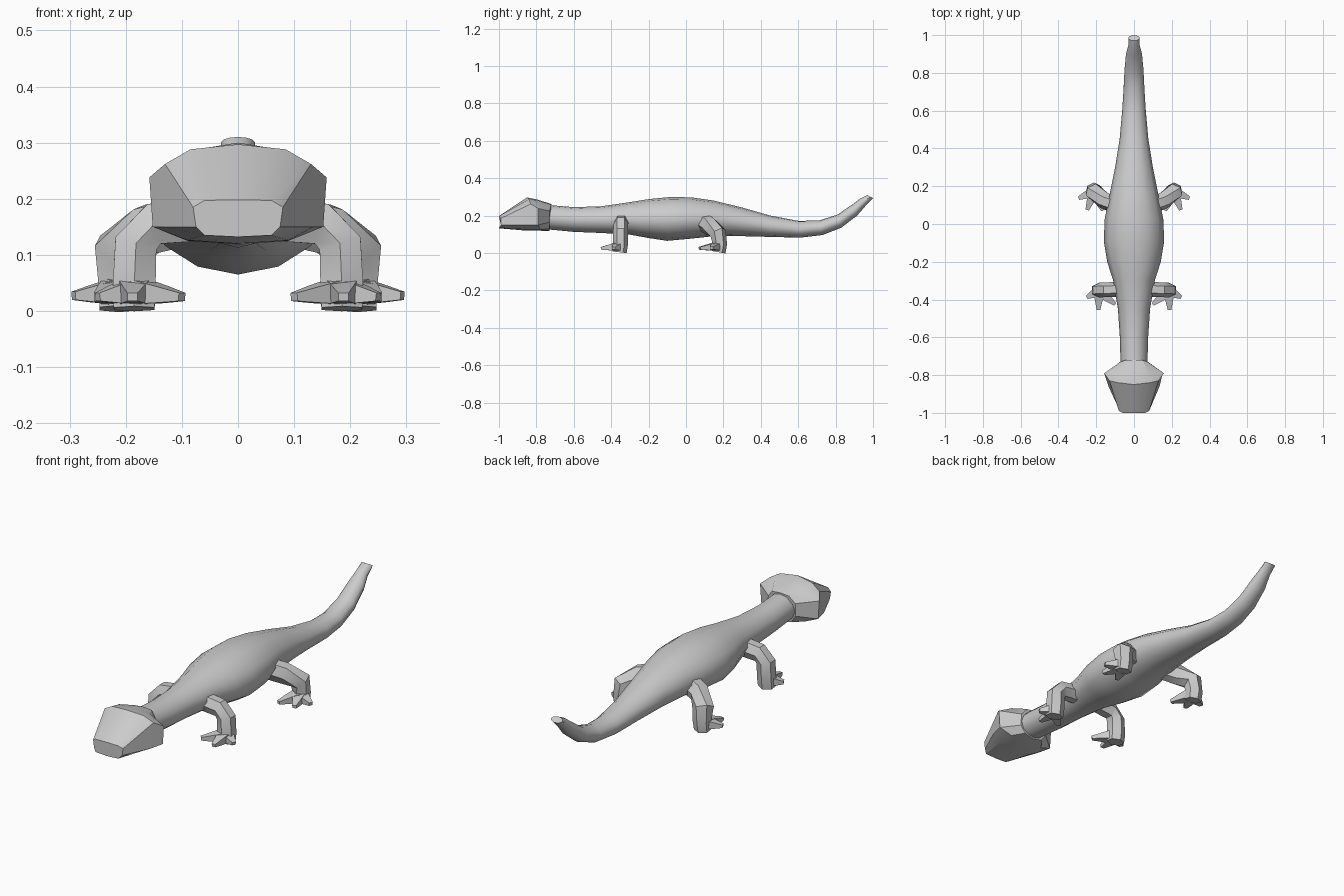
import bpy, bmesh, math
from mathutils import Vector

default = bpy.data.objects.get("Cube")
if default:
    bpy.data.objects.remove(default, do_unlink=True)

skin = bpy.data.materials.new("light grey skin")
skin.use_nodes = True
grey = (0.6, 0.6, 0.6, 1)
skin.diffuse_color = grey
skin.node_tree.nodes["Principled BSDF"].inputs["Base Color"].default_value = grey


def loft(name, rings, crease=35, mirrored=False):
    """Skin a list of closed rings and cap both ends."""
    bm = bmesh.new()
    loops = [[bm.verts.new(point) for point in ring] for ring in rings]
    count = len(loops[0])
    for first, second in zip(loops, loops[1:]):
        for i in range(count):
            j = (i + 1) % count
            bm.faces.new((first[i], first[j], second[j], second[i]))
    bm.faces.new(loops[0])
    bm.faces.new(loops[-1])
    bmesh.ops.recalc_face_normals(bm, faces=bm.faces)
    mesh = bpy.data.meshes.new(name)
    bm.to_mesh(mesh)
    bm.free()
    mesh.materials.append(skin)
    obj = bpy.data.objects.new(name, mesh)
    bpy.context.collection.objects.link(obj)
    bpy.ops.object.select_all(action="DESELECT")
    obj.select_set(True)
    bpy.context.view_layer.objects.active = obj
    bpy.ops.object.shade_smooth_by_angle(angle=math.radians(crease))
    if mirrored:
        obj.modifiers.new("Mirror", "MIRROR").use_clip = False
    return obj


def symmetric(half):
    """Complete a half ring that runs from top centre to bottom centre."""
    return half + [Vector((-p.x, p.y, p.z)) for p in reversed(half[1:-1])]


def limb(name, joints, reference, sides=6, flatten=1.0):
    """Tube through joints given as (x, y, z, radius)."""
    centres = [Vector(joint[:3]) for joint in joints]
    rings = []
    for i, (centre, joint) in enumerate(zip(centres, joints)):
        along = centres[min(i + 1, len(centres) - 1)] - centres[max(i - 1, 0)]
        side = along.cross(Vector(reference)).normalized()
        up = side.cross(along).normalized() * flatten
        ring = []
        for k in range(sides):
            a = math.tau * (k + 0.5) / sides
            ring.append(centre + joint[3] * (side * math.cos(a) + up * math.sin(a)))
        rings.append(ring)
    return loft(name, rings, mirrored=True)


# Body and tail: top y, top z, bottom y, bottom z, half width
section = [(0, 1), (.45, .95), (.83, .75), (1, .48), (.82, .22), (.45, .06), (0, 0)]
stations = [
    (-.78, .26, -.78, .13, .07), (-.6, .245, -.6, .113, .075),
    (-.45, .25, -.45, .107, .085), (-.3, .272, -.3, .098, .11),
    (-.2, .288, -.2, .08, .142), (-.08, .3, -.1, .065, .16),
    (.03, .297, .02, .076, .155), (.15, .28, .15, .09, .13),
    (.3, .243, .3, .09, .1), (.45, .2, .45, .086, .076),
    (.6, .172, .61, .082, .062), (.71, .173, .73, .096, .055),
    (.81, .205, .83, .135, .05), (.89, .26, .915, .2, .042),
    (.93, .29, .96, .252, .03), (.97, .31, 1, .293, .03),
]
body_rings = []
for top_y, top_z, low_y, low_z, width in stations:
    top, low = Vector((0, top_y, top_z)), Vector((0, low_y, low_z))
    body_rings.append(symmetric(
        [low.lerp(top, fz) + Vector((fx * width, 0, 0)) for fx, fz in section]))
loft("body_and_tail", body_rings, crease=50)

# Head: angular wedge, half outlines given as (x, y, z)
head_halves = [
    [(0, -1, .198), (.06, -1, .197), (.08, -.99, .185), (.075, -.99, .15), (.06, -1, .135), (0, -1, .132)],
    [(0, -.85, .297), (.085, -.84, .288), (.13, -.83, .262), (.135, -.86, .15), (.09, -.86, .126), (0, -.86, .12)],
    [(0, -.8, .287), (.08, -.79, .28), (.158, -.79, .238), (.152, -.79, .15), (.09, -.78, .125), (0, -.78, .119)],
    [(0, -.72, .262), (.045, -.72, .258), (.072, -.73, .225), (.074, -.73, .165), (.05, -.73, .13), (0, -.73, .118)],
]
loft("head", [symmetric([Vector(p) for p in half]) for half in head_halves], crease=30)

# Legs
limb("front_leg", [
    (.05, -.345, .165, .045), (.15, -.348, .155, .043), (.182, -.35, .12, .044),
    (.185, -.35, .045, .044), (.185, -.355, .004, .042)], (0, 1, 0), flatten=.9)
limb("hind_leg", [
    (.07, .09, .165, .05), (.16, .125, .145, .05), (.212, .172, .105, .05),
    (.212, .182, .045, .042), (.212, .175, .004, .04)], (0, 1, 0), flatten=.9)


# Feet: three splayed toes each
def foot(name, ankle, tips):
    start = Vector(ankle)
    for label, tip in zip(("inner", "middle", "outer"), tips):
        end = Vector(tip)
        middle = start.lerp(end, .55)
        limb(f"{name}_{label}_toe", [
            (*start, .042), (*middle, .027), (*end, .013)], (0, 0, 1), sides=4, flatten=.8)


foot("front", (.185, -.355, .035),
     [(.1, -.425, .025), (.188, -.455, .025), (.25, -.388, .025)])
foot("hind", (.212, .17, .035),
     [(.165, .072, .025), (.248, .075, .025), (.293, .137, .027)])
